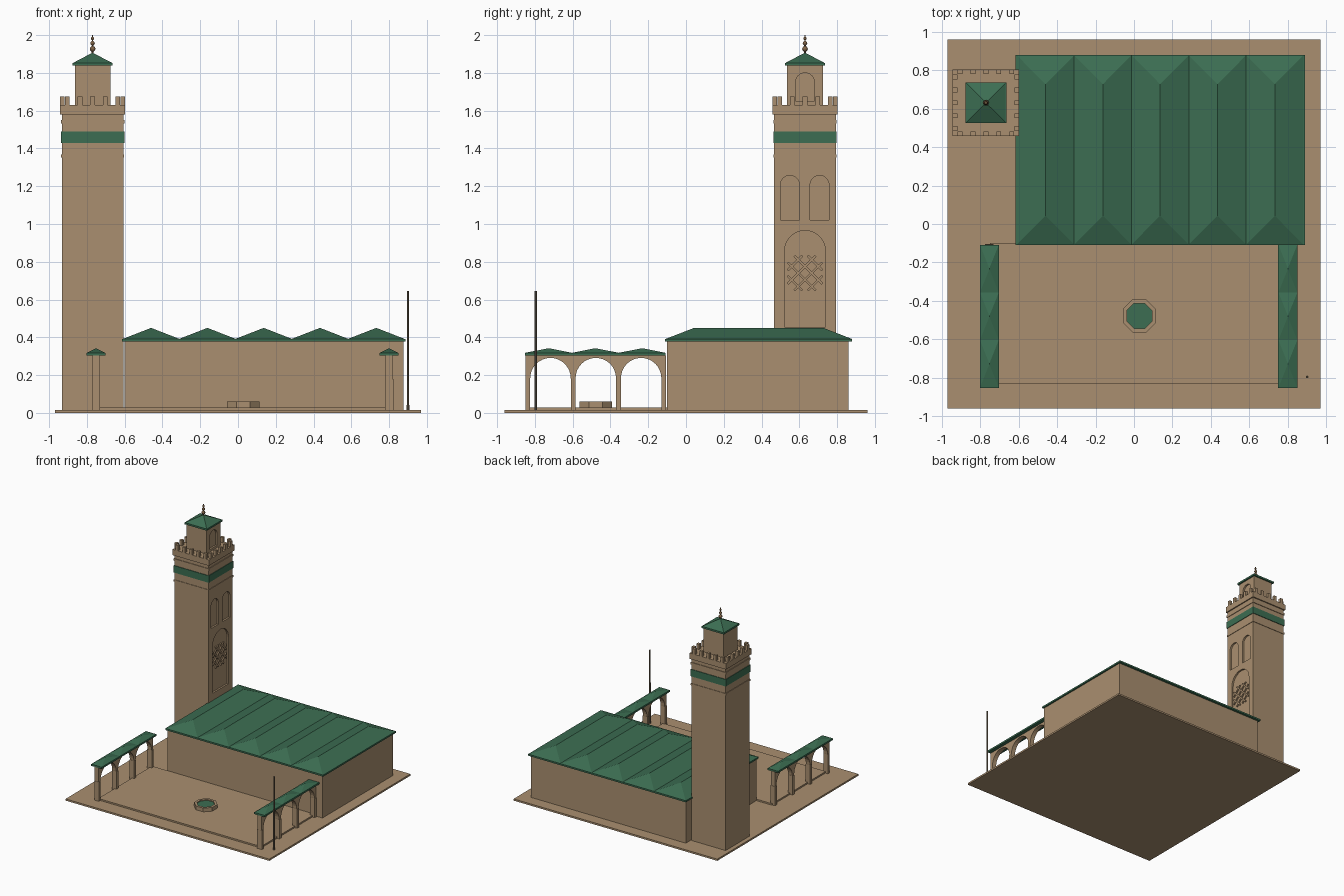
import bpy, bmesh, math
from mathutils import Matrix, Vector

cube = bpy.data.objects.get("Cube")
if cube:
    bpy.data.objects.remove(cube, do_unlink=True)


def material(name, rgb):
    m = bpy.data.materials.new(name)
    m.use_nodes = True
    m.diffuse_color = (*rgb, 1)
    m.node_tree.nodes["Principled BSDF"].inputs["Base Color"].default_value = (*rgb, 1)
    return m


TAN = material("sandstone", (0.40, 0.275, 0.16))
GREEN = material("green tile", (0.045, 0.155, 0.085))
BRONZE = material("bronze", (0.22, 0.13, 0.065))
POLE = material("pole metal", (0.17, 0.13, 0.085))


def finish(name, bm, mat):
    bmesh.ops.recalc_face_normals(bm, faces=bm.faces[:])
    me = bpy.data.meshes.new(name)
    bm.to_mesh(me)
    bm.free()
    me.materials.append(mat)
    ob = bpy.data.objects.new(name, me)
    bpy.context.collection.objects.link(ob)
    return ob


def add_box(bm, lo, hi):
    lo, hi = Vector(lo), Vector(hi)
    m = Matrix.Translation((lo + hi) / 2) @ Matrix.Diagonal((*(hi - lo), 1))
    bmesh.ops.create_cube(bm, size=1, matrix=m)


def box(name, lo, hi, mat):
    bm = bmesh.new()
    add_box(bm, lo, hi)
    return finish(name, bm, mat)


def square_block(name, half, z0, z1, mat):
    """Square block centred on the tower axis."""
    return box(name, (TX - half, TY - half, z0), (TX + half, TY + half, z1), mat)


def add_hip(bm, x0, x1, y0, y1, z0, z1, inset):
    """Hip roof with its ridge along y."""
    cx = (x0 + x1) / 2
    pts = [(x0, y0, z0), (x1, y0, z0), (x1, y1, z0), (x0, y1, z0),
           (cx, y0 + inset, z1), (cx, y1 - inset, z1)]
    bmesh.ops.convex_hull(bm, input=[bm.verts.new(p) for p in pts])


def prism(name, profile, x0, x1, mat):
    """Extrude a (y, z) profile along x."""
    bm = bmesh.new()
    face = bm.faces.new([bm.verts.new((x0, y, z)) for y, z in profile])
    new = bmesh.ops.extrude_face_region(bm, geom=[face])["geom"]
    bmesh.ops.translate(bm, vec=(x1 - x0, 0, 0),
                        verts=[v for v in new if isinstance(v, bmesh.types.BMVert)])
    return finish(name, bm, mat)


def arc(cy, cz, r, n=16):
    return [(cy - r * math.cos(math.pi * i / n), cz + r * math.sin(math.pi * i / n))
            for i in range(n + 1)]


def cut_niche(target, cy, half, z0, top, face_x, depth=0.015):
    """Recess an arched niche into a +x wall."""
    profile = [(cy - half, z0)] + arc(cy, top - half, half) + [(cy + half, z0)]
    cutter = prism("niche_cutter", profile, face_x - depth, face_x + 0.05, TAN)
    cutter.hide_render = True
    mod = target.modifiers.new("niche", "BOOLEAN")
    mod.operation, mod.object, mod.solver = "DIFFERENCE", cutter, "EXACT"
    bpy.context.view_layer.objects.active = target
    bpy.ops.object.modifier_apply(modifier=mod.name)
    bpy.data.objects.remove(cutter, do_unlink=True)


# Ground and courtyard paving
box("ground_slab", (-0.97, -0.96, 0), (0.97, 0.96, 0.015), TAN)
box("courtyard_paving", (-0.75, -0.83, 0.015), (0.80, -0.10, 0.028), TAN)

# Prayer hall with five parallel hip roofs
box("hall_walls", (-0.60, -0.10, 0.015), (0.875, 0.86, 0.38), TAN)
box("hall_eaves", (-0.615, -0.11, 0.378), (0.888, 0.88, 0.392), GREEN)
bm = bmesh.new()
width = 1.49 / 5
for i in range(5):
    x = -0.609 + i * width
    add_hip(bm, x, x + width, -0.107, 0.877, 0.392, 0.45, 0.15)
finish("hall_roof", bm, GREEN)

# Tower shaft with niches on its right-hand wall
TX, TY = -0.77, 0.63
SHAFT = 0.163
shaft = square_block("tower_shaft", SHAFT, 0.015, 1.60, TAN)
cut_niche(shaft, TY, 0.108, 0.455, 0.965, TX + SHAFT)
for cy in (TY - 0.08, TY + 0.077):
    cut_niche(shaft, cy, 0.05, 1.02, 1.257, TX + SHAFT)

# Diagonal lattice in the large niche
bm = bmesh.new()
for angle in (45, -45):
    for d in (-0.075, -0.025, 0.025, 0.075):
        m = (Matrix.Translation((TX + SHAFT - 0.011, TY, 0.74))
             @ Matrix.Rotation(math.radians(angle), 4, "X")
             @ Matrix.Translation((0, 0, d))
             @ Matrix.Diagonal((0.01, 2 * (0.13 - abs(d)), 0.012, 1)))
        bmesh.ops.create_cube(bm, size=1, matrix=m)
finish("niche_lattice", bm, TAN)

# Tower bands and parapet
square_block("lower_moulding", 0.167, 1.352, 1.368, TAN)
square_block("tile_band", 0.168, 1.43, 1.49, GREEN)
square_block("upper_moulding", 0.168, 1.532, 1.55, TAN)
square_block("tower_cornice", 0.173, 1.58, 1.63, TAN)
bm = bmesh.new()
for side in range(4):
    turn = Matrix.Translation((TX, TY, 1.652)) @ Matrix.Rotation(side * math.pi / 2, 4, "Z")
    for i in range(-2, 3):
        m = turn @ Matrix.Translation((i * 0.067, -0.161, 0)) @ Matrix.Diagonal((0.025, 0.024, 0.046, 1))
        bmesh.ops.create_cube(bm, size=1, matrix=m)
finish("tower_merlons", bm, TAN)

# Lantern, its roof and finial
lantern = square_block("lantern", 0.094, 1.62, 1.84, TAN)
cut_niche(lantern, TY, 0.05, 1.65, 1.80, TX + 0.094)
square_block("lantern_eaves", 0.106, 1.838, 1.853, GREEN)
bm = bmesh.new()
add_hip(bm, TX - 0.103, TX + 0.103, TY - 0.103, TY + 0.103, 1.853, 1.907, 0.1025)
finish("lantern_roof", bm, GREEN)
bm = bmesh.new()
bmesh.ops.create_cone(bm, cap_ends=True, segments=8, radius1=0.005, radius2=0.003, depth=0.1,
                      matrix=Matrix.Translation((TX, TY, 1.95)))
for z, r in ((1.927, 0.015), (1.957, 0.012), (1.982, 0.009)):
    bmesh.ops.create_uvsphere(bm, u_segments=12, v_segments=8, radius=r,
                              matrix=Matrix.Translation((TX, TY, z)))
finish("finial", bm, BRONZE)

# Two arcades along the courtyard sides
PIERS = [-0.8375 + i * 0.24 for i in range(4)]
for side, cx in (("right", -0.752), ("left", 0.80)):
    bm = bmesh.new()
    for y in PIERS:
        add_box(bm, (cx - 0.022, y - 0.0125, 0.015), (cx + 0.022, y + 0.0125, 0.18))
    finish(side + "_arcade_piers", bm, TAN)
    profile = [(PIERS[0] - 0.011, 0.305), (PIERS[0] - 0.011, 0.18)]
    for y in PIERS[:3]:
        profile += [(y + 0.012, 0.18)] + arc(y + 0.12, 0.184, 0.107) + [(y + 0.228, 0.18)]
    profile += [(PIERS[3] + 0.011, 0.18), (PIERS[3] + 0.011, 0.305)]
    prism(side + "_arcade_arches", profile, cx - 0.019, cx + 0.019, TAN)
    box(side + "_arcade_eaves", (cx - 0.05, -0.852, 0.303), (cx + 0.05, -0.108, 0.318), GREEN)
    bm = bmesh.new()
    for i in range(3):
        y = -0.851 + i * 0.2475
        add_hip(bm, cx - 0.049, cx + 0.049, y, y + 0.2475, 0.318, 0.342, 0.122)
    finish(side + "_arcade_roof", bm, GREEN)

# Octagonal fountain
bm = bmesh.new()
rings = []
for r, z in ((0.093, 0.02), (0.093, 0.06), (0.071, 0.06), (0.071, 0.02)):
    rings.append([bm.verts.new((0.028 + r * math.cos(math.pi * (k + 0.5) / 4),
                                -0.478 + r * math.sin(math.pi * (k + 0.5) / 4), z)) for k in range(8)])
for a, b in zip(rings, rings[1:] + rings[:1]):
    for k in range(8):
        bm.faces.new((a[k], a[(k + 1) % 8], b[(k + 1) % 8], b[k]))
finish("fountain_rim", bm, TAN)
bm = bmesh.new()
bmesh.ops.create_cone(bm, cap_ends=True, segments=8, radius1=0.072, radius2=0.072, depth=0.03,
                      matrix=Matrix.Translation((0.028, -0.478, 0.037)) @ Matrix.Rotation(math.pi / 8, 4, "Z"))
finish("fountain_pool", bm, GREEN)

# Flagpole
bm = bmesh.new()
bmesh.ops.create_cone(bm, cap_ends=True, segments=10, radius1=0.007, radius2=0.006, depth=0.63,
                      matrix=Matrix.Translation((0.90, -0.795, 0.33)))
finish("flagpole", bm, POLE)
